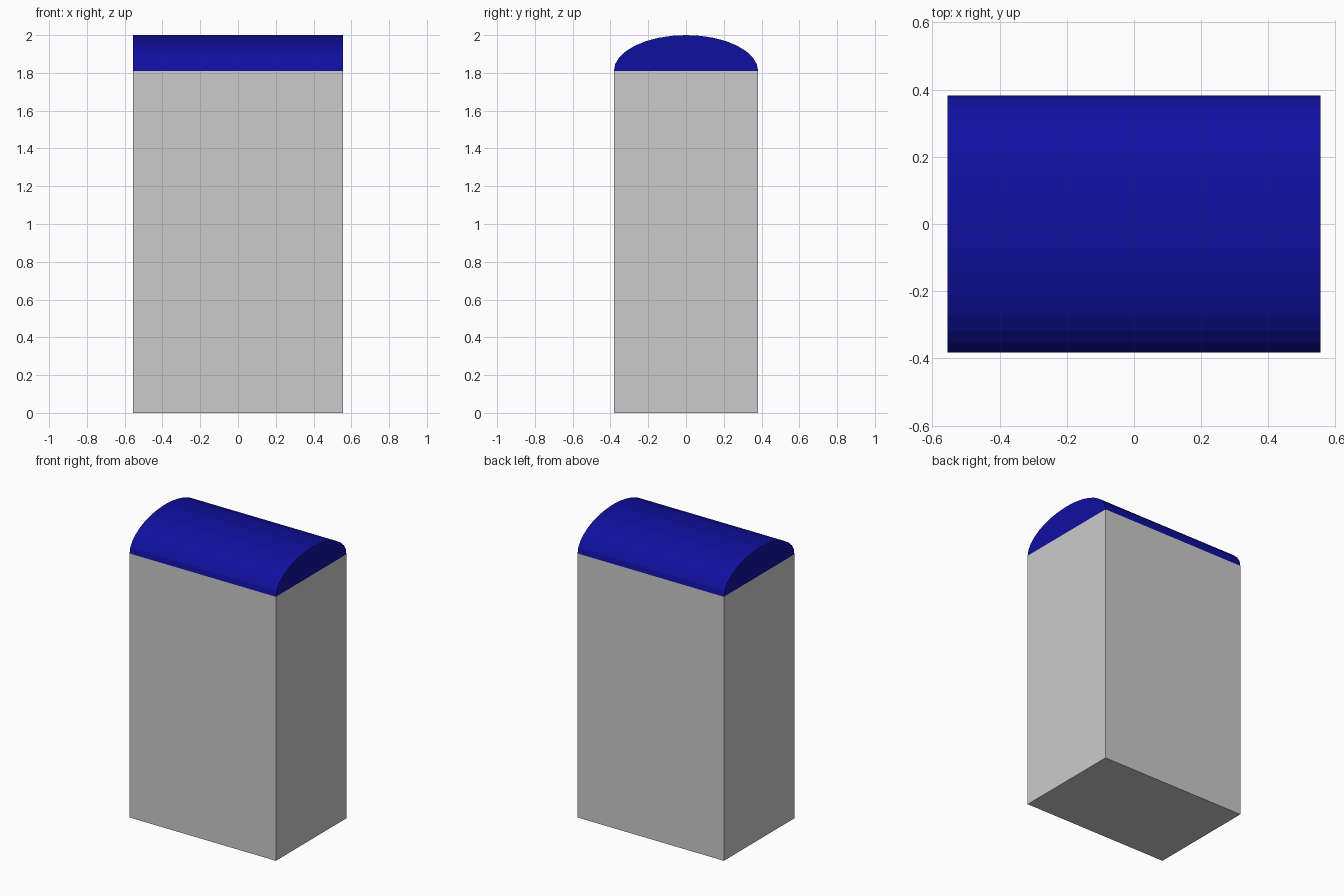
import bpy, bmesh, math

if "Cube" in bpy.data.objects:
    bpy.data.objects.remove(bpy.data.objects["Cube"])

HX, HY = 0.555, 0.382      # half width, half depth
WALL, RISE = 1.81, 0.19    # wall height, roof rise
STEPS = 16                 # facets across the half-ellipse roof


def extrude_profile(name, profile):
    """Solid made by sweeping a (y, z) outline along x."""
    bm = bmesh.new()
    face = bm.faces.new([bm.verts.new((-HX, y, z)) for y, z in profile])
    ext = bmesh.ops.extrude_face_region(bm, geom=[face], use_keep_orig=True)
    verts = [g for g in ext["geom"] if isinstance(g, bmesh.types.BMVert)]
    bmesh.ops.translate(bm, vec=(2 * HX, 0, 0), verts=verts)
    bmesh.ops.recalc_face_normals(bm, faces=bm.faces)
    mesh = bpy.data.meshes.new(name)
    bm.to_mesh(mesh)
    bm.free()
    obj = bpy.data.objects.new(name, mesh)
    bpy.context.collection.objects.link(obj)
    return obj


# Plain rectangular body
extrude_profile("body", [(-HY, 0), (HY, 0), (HY, WALL), (-HY, WALL)])

# Blue barrel roof, a faceted half ellipse
arc = [math.pi * i / STEPS for i in range(STEPS + 1)]
roof = extrude_profile("barrel_roof",
                       [(HY * math.cos(a), WALL + RISE * math.sin(a)) for a in arc])
blue = bpy.data.materials.new("roof_blue")
blue.diffuse_color = (0.005, 0.005, 0.35, 1)
blue.use_nodes = True
blue.node_tree.nodes["Principled BSDF"].inputs["Base Color"].default_value = blue.diffuse_color
roof.data.materials.append(blue)
